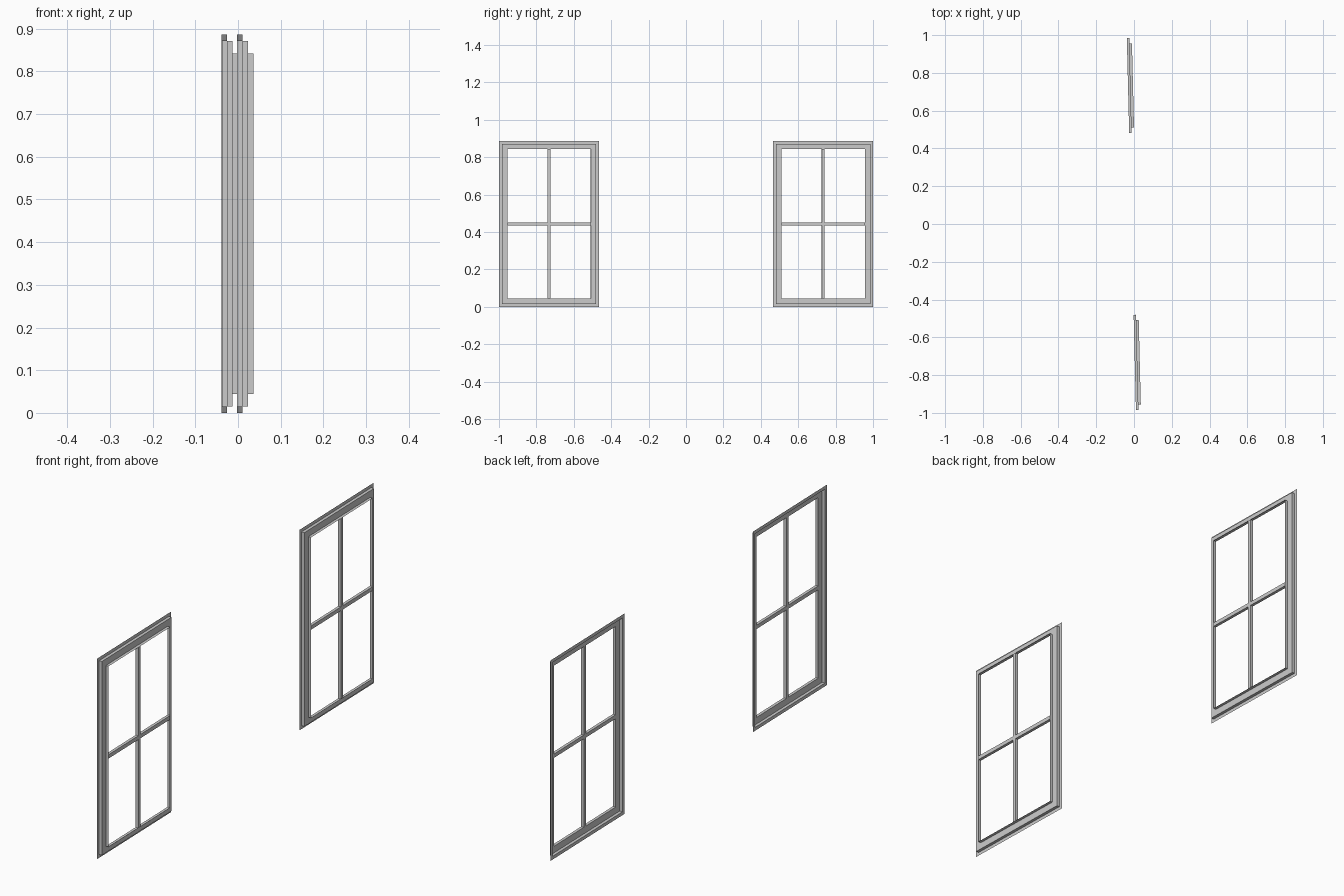
import bpy, bmesh, math
from mathutils import Matrix

if "Cube" in bpy.data.objects:
    bpy.data.objects.remove(bpy.data.objects["Cube"])

TILT = math.atan(0.0245)
W, H = 0.534, 0.886          # outer window size
D = 0.0132                   # depth of one step
# stepped frame section: (inset from the outer edge, depth towards +x)
PROFILE = [(0, 0), (0.0148, 0), (0.0148, D), (0.0438, D), (0.0438, 2 * D)]
BASE = Matrix.Translation((-0.0138, 0, 0)) @ Matrix.Rotation(TILT, 4, 'Z')


def finish(name, bm, centre):
    bm.transform(BASE @ Matrix.Translation((0, centre, 0)))
    me = bpy.data.meshes.new(name)
    bm.to_mesh(me)
    bm.free()
    ob = bpy.data.objects.new(name, me)
    bpy.context.collection.objects.link(ob)


def frame(name, centre):
    # mitred rectangular loops bridged along the section
    bm = bmesh.new()
    loops = []
    for i, d in PROFILE:
        a = W / 2 - i
        loops.append([bm.verts.new((d, y, z)) for y, z in
                      ((-a, i), (a, i), (a, H - i), (-a, H - i))])
    for p, q in zip(loops, loops[1:]):
        for k in range(4):
            n = (k + 1) % 4
            bm.faces.new((p[k], p[n], q[n], q[k]))
    finish(name, bm, centre)


def bar(name, centre, sy, sz):
    bm = bmesh.new()
    m = Matrix.Translation((1.5 * D, 0, H / 2)) @ Matrix.Diagonal((D, sy, sz, 1))
    bmesh.ops.create_cube(bm, size=1, matrix=m)
    finish(name, bm, centre)


inset = PROFILE[-1][0]
for side, c in (("left", -0.733), ("right", 0.733)):
    frame(side + "_window_frame", c)                              # stepped surround
    bar(side + "_vertical_bar", c, 0.015, H - 2 * inset)          # glazing bars
    bar(side + "_horizontal_bar", c, W - 2 * inset, 0.017)
